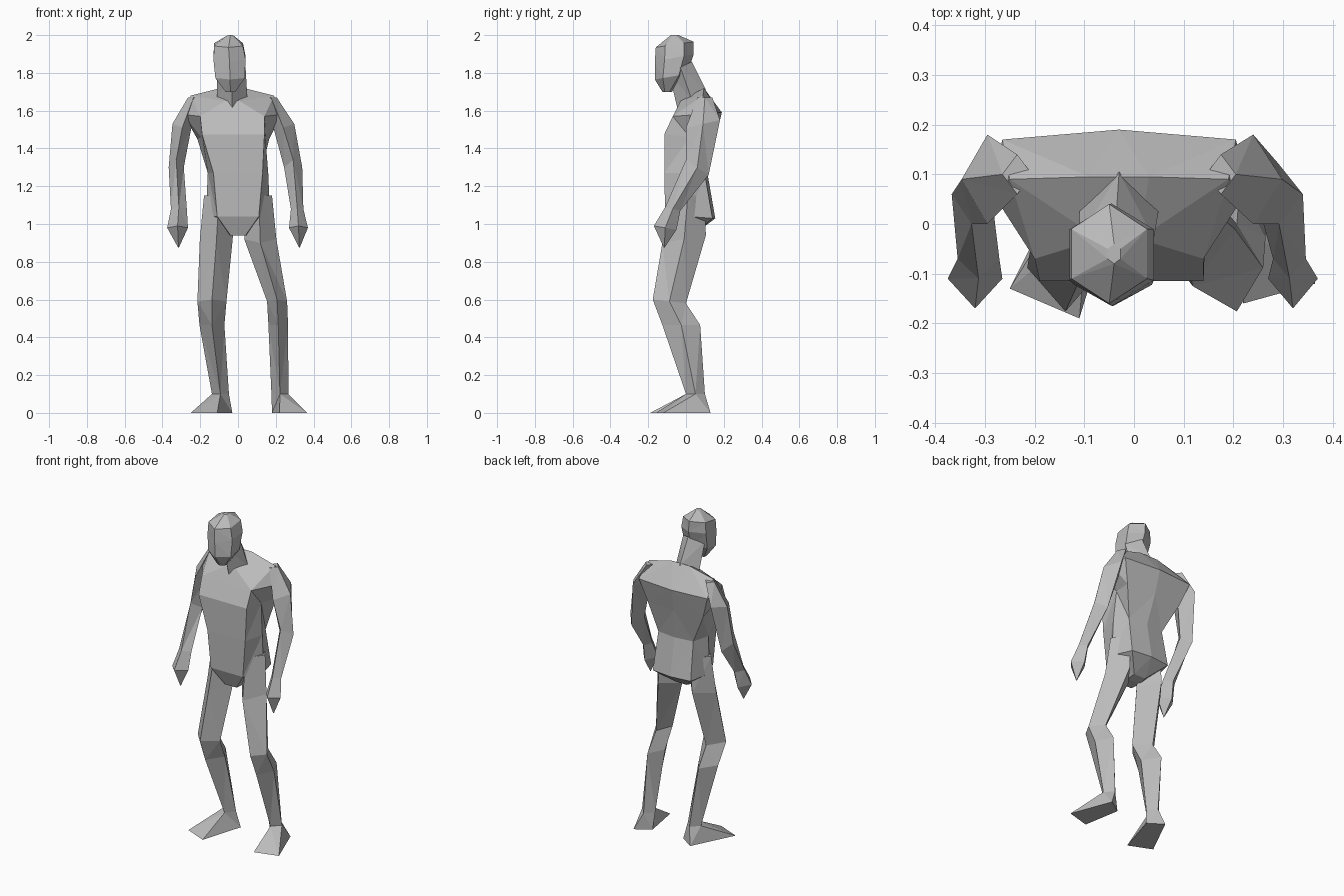
import bpy, bmesh
from math import sin, cos, tau

cube = bpy.data.objects.get("Cube")
if cube:
    bpy.data.objects.remove(cube)

grey = bpy.data.materials.new("plain grey")
grey.use_nodes = True
tone = (0.5, 0.5, 0.5, 1)
grey.diffuse_color = tone
grey.node_tree.nodes["Principled BSDF"].inputs["Base Color"].default_value = tone


def ring(x, y, z, rx, ry, tilt=0, sides=4):
    """Polygon with a corner at the front; tilt raises the back."""
    angles = [tau * k / sides for k in range(sides)]
    return [(x + rx * sin(a), y - ry * cos(a), z - tilt * cos(a)) for a in angles]


def torso_ring(x, front, side, back, bulge=0.015):
    """Each of front, side and back is (half width, y, z)."""
    (fw, fy, fz), (sw, sy, sz), (bw, by, bz) = front, side, back
    return [(x - fw, fy, fz), (x + fw, fy, fz), (x + sw, sy, sz), (x + bw, by, bz),
            (x, by + bulge, bz), (x - bw, by, bz), (x - sw, sy, sz)]


def loft(name, rings):
    """Skin a list of equal rings and close both ends."""
    bm = bmesh.new()
    loops = [[bm.verts.new(p) for p in r] for r in rings]
    n = len(loops[0])
    for a, b in zip(loops, loops[1:]):
        for i in range(n):
            j = (i + 1) % n
            bm.faces.new((a[i], a[j], b[j], b[i]))
    bm.faces.new(loops[0])
    bm.faces.new(loops[-1])
    bmesh.ops.remove_doubles(bm, verts=bm.verts, dist=0.0005)
    bmesh.ops.triangulate(bm, faces=bm.faces)
    bmesh.ops.recalc_face_normals(bm, faces=bm.faces)
    mesh = bpy.data.meshes.new(name)
    bm.to_mesh(mesh)
    bm.free()
    mesh.materials.append(grey)
    obj = bpy.data.objects.new(name, mesh)
    bpy.context.collection.objects.link(obj)
    return obj


# Torso from crotch to shoulder line
loft("torso", [
    torso_ring(0, (.04, -.07, .94), (.045, 0, .94), (.04, .05, .95), 0),
    torso_ring(0, (.11, -.11, 1.04), (.17, .01, 1.04), (.13, .14, 1.03)),
    torso_ring(0, (.13, -.115, 1.27), (.16, .01, 1.27), (.12, .1, 1.26)),
    torso_ring(-.025, (.165, -.115, 1.475), (.17, .02, 1.46), (.19, .14, 1.45)),
    torso_ring(-.03, (.17, -.07, 1.57), (.26, .07, 1.58), (.235, .17, 1.59), .02),
    torso_ring(-.03, (.04, -.03, 1.65), (.22, .09, 1.68), (.06, .095, 1.72), 0),
])

# Neck and head, carried forward of the chest
loft("neck", [
    ring(-.03, .03, 1.66, .08, .075, .05),
    ring(-.035, -.03, 1.83, .075, .06, .03),
])
loft("head", [
    ring(-.04, -.1, 1.7, .03, .025, 0, 6),
    ring(-.042, -.08, 1.78, .09, .085, .015, 6),
    ring(-.045, -.062, 1.88, .098, .103, .02, 6),
    ring(-.05, -.06, 1.95, .088, .1, .015, 6),
    ring(-.04, -.06, 2, .015, .02, 0, 6),
])

# Arms: shoulder, upper arm, elbow, wrist, palm, fingertip
arms = {
    "left_arm": ((.175, .03), (.24, .058), (.292, .048), (.313, .033), (.32, .05), (.325, .002)),
    "right_arm": ((-.235, .03), (-.295, .052), (-.327, .04), (-.313, .042), (-.32, .055), (-.315, .002)),
}
arm_line = ((.1, 1.67, .04, 0), (.09, 1.53, .09, .02), (.06, 1.3, .06, -.04),
            (-.07, 1.08, .04, -.01), (-.11, .98, .06, -.01), (-.115, .875, .002, 0))
for name, widths in arms.items():
    loft(name, [ring(x, y, z, rx, ry, tilt)
                for (x, rx), (y, z, ry, tilt) in zip(widths, arm_line)])

# Legs: hip, thigh, knee, calf, ankle
legs = {
    "left_leg": ((.11, .07), (.118, .085), (.207, .053), (.213, .052), (.222, .045)),
    "right_leg": ((-.1, .08), (-.115, .087), (-.138, .077), (-.138, .066), (-.093, .045)),
}
leg_line = ((.01, 1.15, .09, 0), (-.01, .92, .115, .02), (-.088, .59, .088, -.01),
            (-.025, .465, .1, 0), (.05, .1, .05, 0))
for name, widths in legs.items():
    loft(name, [ring(x, y, z, rx, ry, tilt)
                for (x, rx), (y, z, ry, tilt) in zip(widths, leg_line)])

# Feet: ankle down to a splayed wedge sole
soles = {
    "left_foot": (.222, [(.22, -.16, 0), (.365, -.12, 0), (.27, .13, 0), (.18, .07, 0)]),
    "right_foot": (-.093, [(-.11, -.19, 0), (-.03, .07, 0), (-.12, .13, 0), (-.25, -.13, 0)]),
}
for name, (x, sole) in soles.items():
    loft(name, [ring(x, .05, .1, .045, .05), sole])
